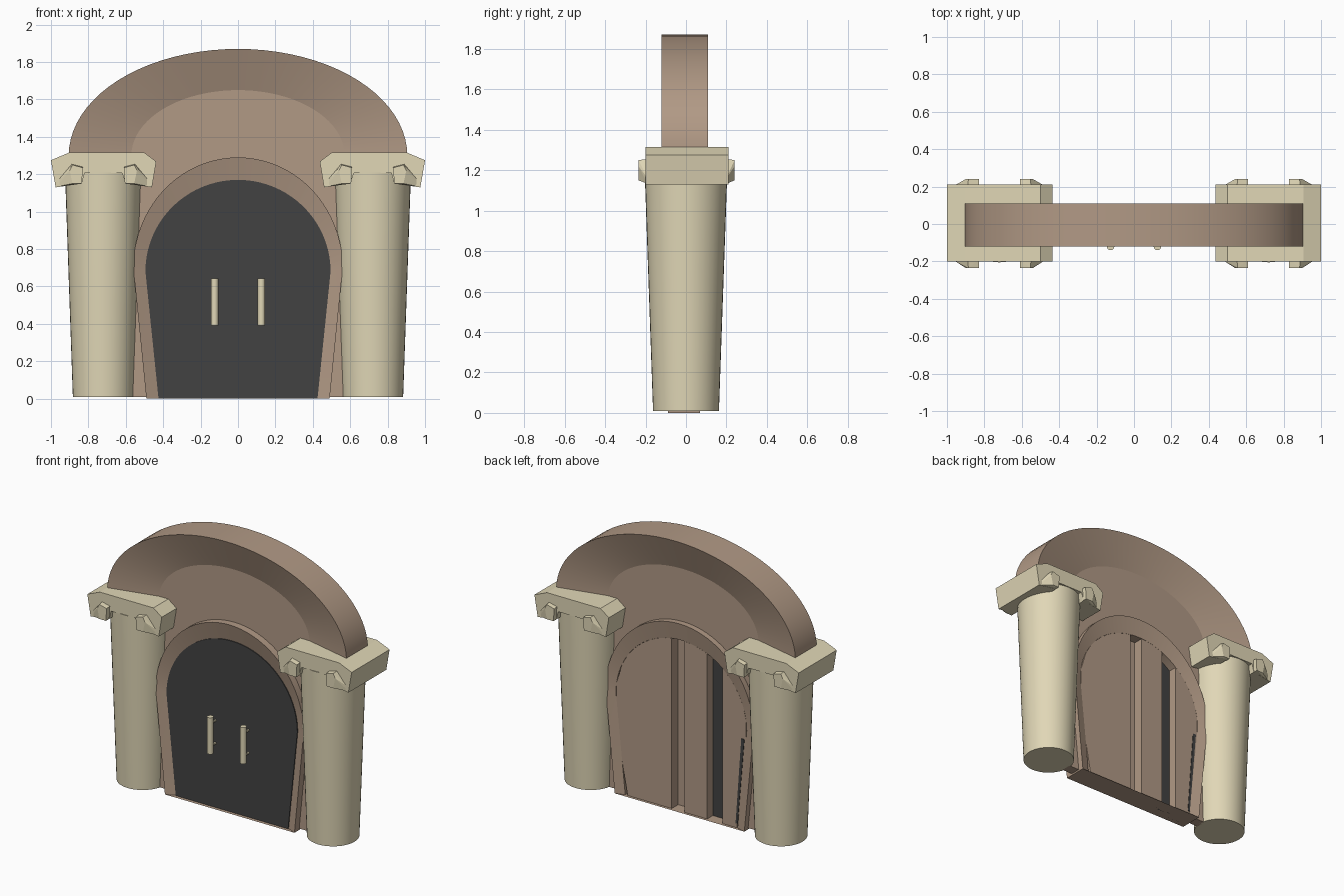
import bpy, bmesh, math

if "Cube" in bpy.data.objects:
    bpy.data.objects.remove(bpy.data.objects["Cube"])

def material(name, rgb):
    m = bpy.data.materials.new(name)
    m.diffuse_color = (*rgb, 1)
    m.use_nodes = True
    m.node_tree.nodes["Principled BSDF"].inputs["Base Color"].default_value = m.diffuse_color
    return m

CREAM = material("cream stone", (0.75, 0.68, 0.47))
BROWN = material("brown stone", (0.44, 0.32, 0.235))
DARK = material("dark grey door", (0.055, 0.055, 0.055))

def finish(name, bm, *mats, smooth=None):
    bmesh.ops.recalc_face_normals(bm, faces=bm.faces)
    me = bpy.data.meshes.new(name)
    bm.to_mesh(me)
    bm.free()
    ob = bpy.data.objects.new(name, me)
    bpy.context.collection.objects.link(ob)
    for m in mats:
        me.materials.append(m)
    if smooth:
        bpy.ops.object.select_all(action='DESELECT')
        ob.select_set(True)
        bpy.context.view_layer.objects.active = ob
        bpy.ops.object.shade_smooth_by_angle(angle=math.radians(smooth))
    return ob

def arc(hw, h, zc, n=40):
    return [(hw * math.cos(math.pi * i / n), zc + h * math.sin(math.pi * i / n)) for i in range(n + 1)]

def doorway(foot, hw, zc, top):
    return arc(hw, top - zc, zc) + [(-foot, 0), (foot, 0)]

def loft(rings, wrap=True):
    """Skin (outline, y) rings in order and cap the first and last."""
    bm = bmesh.new()
    vs = [[bm.verts.new((x, y, z)) for x, z in pts] for pts, y in rings]
    n = len(vs[0])
    for a, b in zip(vs, vs[1:]):
        for i in range(n if wrap else n - 1):
            j = (i + 1) % n
            bm.faces.new((a[i], a[j], b[j], b[i]))
    bm.faces.new(vs[0])
    bm.faces.new(vs[-1])
    return bm

def prism(name, pts, y0, y1, mat):
    return finish(name, loft([(pts, y0), (pts, y1)]), mat)

def cylinder(name, p, r0, r1, length, mat, seg, along_y=False):
    bm = bmesh.new()
    bmesh.ops.create_cone(bm, cap_ends=True, segments=seg, radius1=r0, radius2=r1, depth=length)
    ob = finish(name, bm, mat, smooth=40)
    ob.location = p
    if along_y:
        ob.rotation_euler.x = math.pi / 2
    return ob

# Arched hood with bevelled rim, front and back
outer, inner = arc(0.905, 0.57, 1.30), arc(0.57, 0.35, 1.30)
finish("arch_hood", loft([(inner, -0.04), (outer, -0.12), (outer, 0.11), (inner, 0.03)], wrap=False),
       BROWN, smooth=12)

# Wall around the doorway, left open where the door sits
opening = arc(0.53, 0.54, 0.69)[::-1]
prism("wall", [(0.57, 0.01), (0.57, 1.30), (-0.57, 1.30), (-0.57, 0.01), (-0.45, 0.01)] + opening
      + [(0.45, 0.01)], -0.04, 0.03, BROWN)

# Bevelled door frame, recessed at the back
door, frame = doorway(0.425, 0.495, 0.68, 1.17), doorway(0.49, 0.56, 0.70, 1.29)
bm = loft([(door, -0.06), (frame, -0.09), (frame, 0.07), (door, 0.05), (door, -0.02)])
finish("door_frame", bm, BROWN, smooth=10)

# Dark door leaf on the front
prism("door_front", door, -0.066, -0.058, DARK)

def strip(a, b, n=10):
    """Part of the door outline between x = a and x = b."""
    xs = [a + (b - a) * i / n for i in range(n + 1)]
    top = [(x, 0.68 + 0.489 * math.sqrt(max(0, 1 - (x / 0.495) ** 2))) for x in xs]
    bottom = [(x, max(0, (abs(x) - 0.425) / 0.07 * 0.68)) for x in xs]
    return top + bottom[::-1]

# Back planks with gaps between them, one gap showing the dark leaf
for i, (a, b) in enumerate([(-0.49, -0.31), (-0.195, -0.023), (0.073, 0.49)]):
    prism(f"back_plank_{i}", strip(a, b), -0.025, 0.05, BROWN)
prism("dark_gap", strip(-0.312, -0.193), -0.022, -0.012, DARK)
prism("dark_sliver", [(-0.412, 0.03), (-0.427, 0.03), (-0.478, 0.62), (-0.455, 0.62)], 0.046, 0.053, DARK)

# Capital outline for the right side
capital = [(1.0, 1.275), (0.905, 1.315), (0.50, 1.315), (0.437, 1.268), (0.46, 1.13),
           (0.60, 1.15), (0.62, 1.207), (0.82, 1.207), (0.835, 1.15), (0.975, 1.13)]

for side, s in (("left", -1), ("right", 1)):
    # Tapered column
    cylinder(side + "_column", (s * 0.72, 0, 0.61), 0.163, 0.205, 1.20, CREAM, 40)
    # Capital
    prism(side + "_capital", [(s * x, z) for x, z in capital], -0.20, 0.21, CREAM)
    # Curls on front and back of the capital
    for face, y0, y1 in (("front", -0.19, -0.235), ("back", 0.20, 0.24)):
        for k, part in ((1, "outer"), (-1, "inner")):
            bm = bmesh.new()
            for dx, z, y in ((0.11, 1.235, y1), (0.165, 1.25, y1), (0.18, 1.22, y1),
                             (0.165, 1.15, y1), (0.115, 1.15, y1), (0.11, 1.24, y0),
                             (0.17, 1.255, y0), (0.25, 1.16, y0), (0.25, 1.133, y0), (0.115, 1.15, y0)):
                bm.verts.new((s * (0.72 + k * dx), y, z))
            bmesh.ops.convex_hull(bm, input=bm.verts)
            finish(f"{side}_{face}_{part}_curl", bm, CREAM)
    # Door handle and its pins
    cylinder(side + "_handle", (s * 0.125, -0.12, 0.517), 0.02, 0.02, 0.25, CREAM, 16)
    for z in (0.44, 0.595):
        cylinder(side + "_handle_pin", (s * 0.125, -0.09, z), 0.008, 0.008, 0.06, CREAM, 8, along_y=True)
